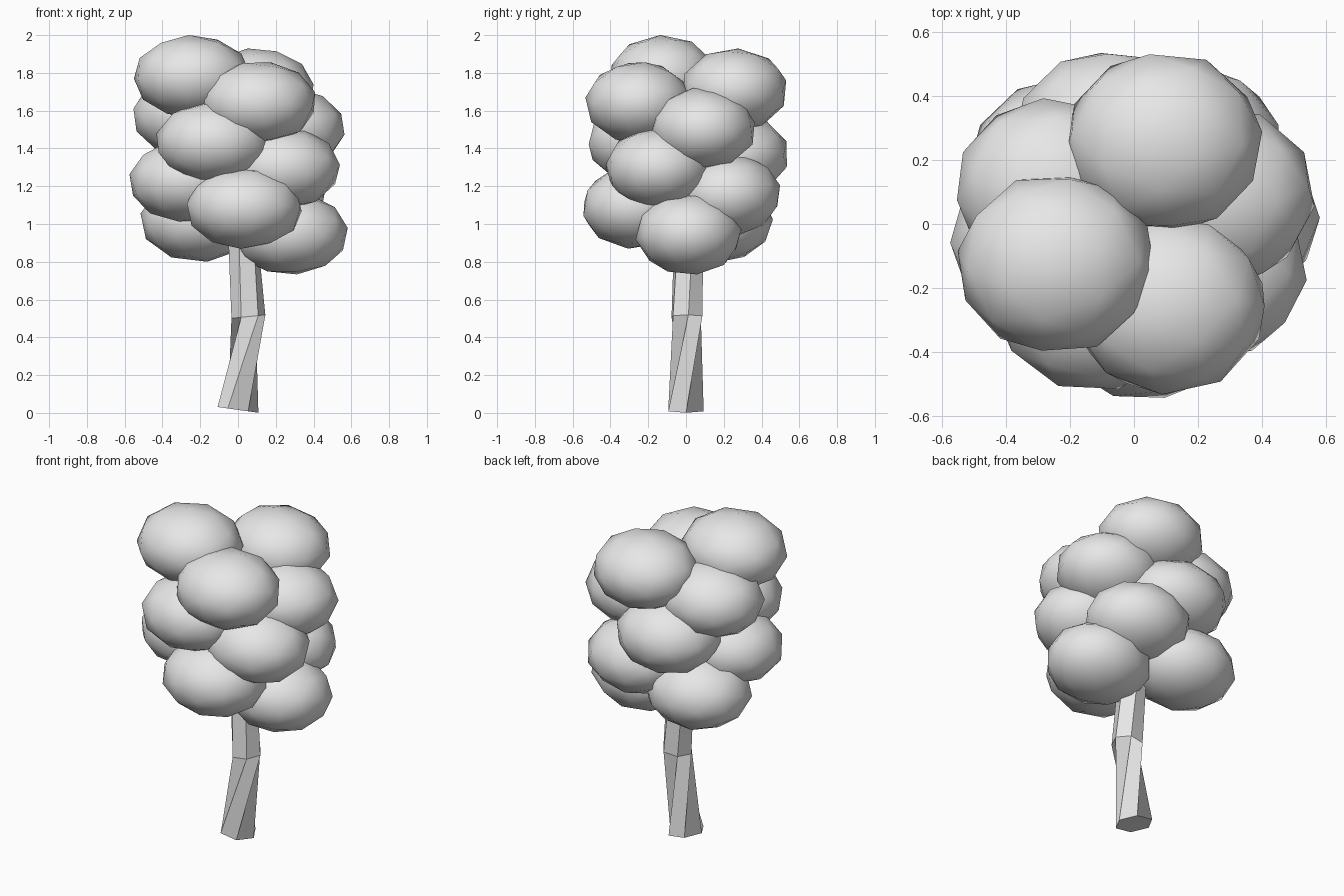
import bpy, bmesh, math, random
from mathutils import Matrix, Vector, Euler

random.seed(4)
if "Cube" in bpy.data.objects:
    bpy.data.objects.remove(bpy.data.objects["Cube"], do_unlink=True)

# Single plain grey for the whole tree
grey = bpy.data.materials.new("plain_grey")
grey.use_nodes = True
colour = (0.8, 0.8, 0.8, 1)
grey.diffuse_color = colour
for node in grey.node_tree.nodes:
    if node.type == 'BSDF_PRINCIPLED':
        node.inputs["Base Color"].default_value = colour


def finish(bm, name, angle):
    """Turn a bmesh into a named, shaded object."""
    bmesh.ops.recalc_face_normals(bm, faces=bm.faces)
    mesh = bpy.data.meshes.new(name)
    bm.to_mesh(mesh)
    bm.free()
    mesh.materials.append(grey)
    obj = bpy.data.objects.new(name, mesh)
    bpy.context.scene.collection.objects.link(obj)
    bpy.ops.object.select_all(action='DESELECT')
    obj.select_set(True)
    bpy.context.view_layer.objects.active = obj
    bpy.ops.object.shade_smooth_by_angle(angle=math.radians(angle))


# Trunk: six-sided twisted loft; each ring is (x, y, z, radius, twist, tilt)
RINGS = [(0, 0, 0.016, 0.108, 0, 0.14),
         (0.055, 0.005, 0.51, 0.09, 65, -0.1),
         (0.025, 0.015, 0.95, 0.08, 75, 0),
         (0, 0.01, 1.3, 0.06, 80, 0)]
SIDES = 6
bm = bmesh.new()
loops = []
for x, y, z, radius, twist, tilt in RINGS:
    ring = []
    for i in range(SIDES):
        a = math.tau * i / SIDES + math.radians(twist)
        dx, dy = radius * math.cos(a), radius * math.sin(a)
        ring.append(bm.verts.new((x + dx, y + dy, z - tilt * dx)))
    loops.append(ring)
for low, high in zip(loops, loops[1:]):
    for i in range(SIDES):
        j = (i + 1) % SIDES
        bm.faces.new((low[i], low[j], high[j], high[i]))
bm.faces.new(loops[0][::-1])
bm.faces.new(loops[-1])
finish(bm, "trunk", 40)

# Foliage: thirteen flattened clumps spiralling down at the golden angle
COUNT = 13
GOLDEN = math.radians(137.0)
for k in range(COUNT):
    a = math.radians(207) - k * GOLDEN
    centre = Vector((0.272 * math.cos(a), 0.272 * math.sin(a), 1.78 - 0.0692 * k))
    spin = Euler([random.uniform(0, math.tau) for _ in range(3)]).to_matrix().to_4x4()
    squash = Matrix.Diagonal((0.312, 0.285, 0.221, 1))
    bm = bmesh.new()
    bmesh.ops.create_icosphere(bm, subdivisions=2, radius=1,
                               matrix=Matrix.Translation(centre) @ squash @ spin)
    finish(bm, f"foliage_clump_{k + 1}", 80)
